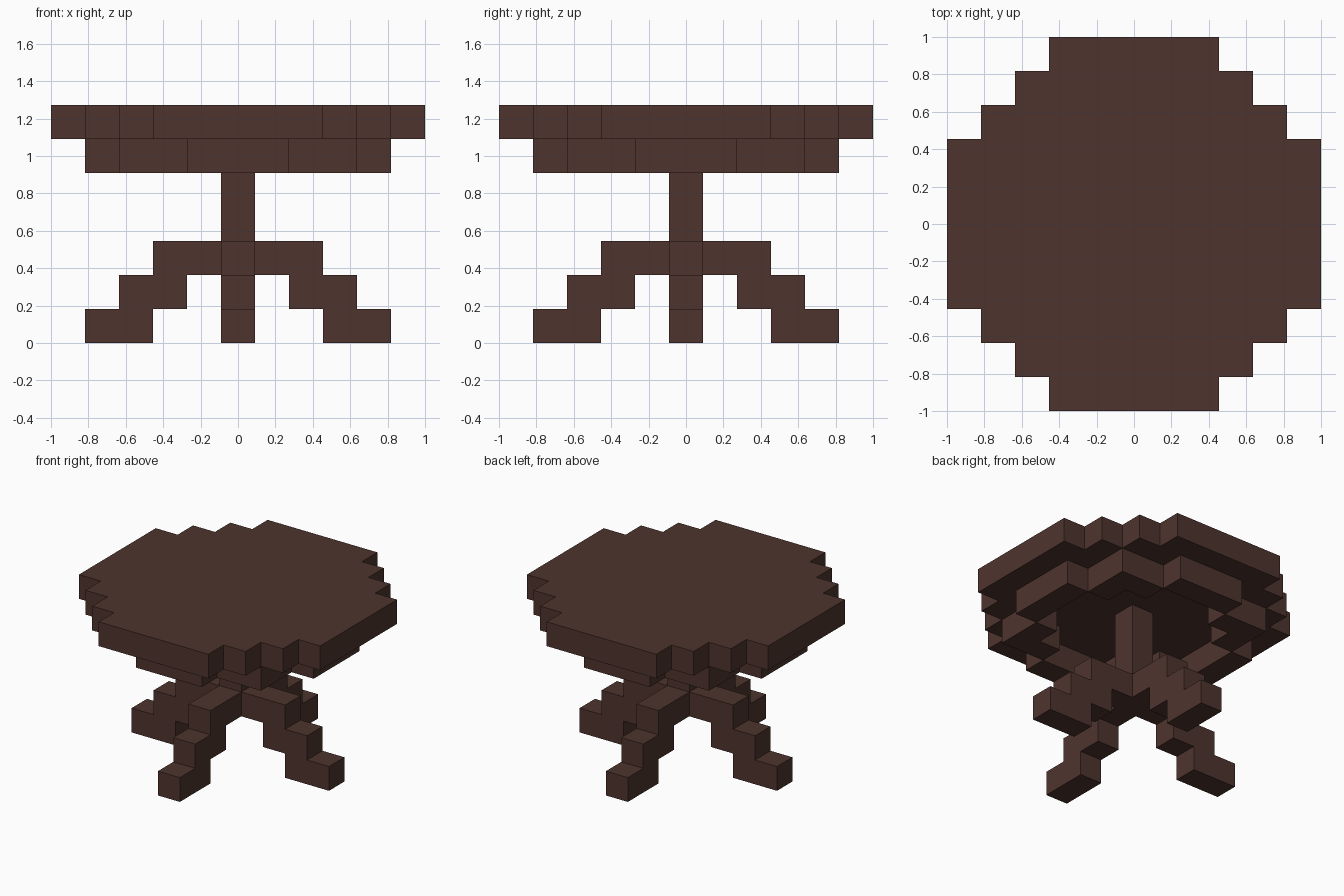
import bpy, bmesh
from math import pi
from mathutils import Matrix, Vector

if "Cube" in bpy.data.objects:
    bpy.data.objects.remove(bpy.data.objects["Cube"], do_unlink=True)

U = 2 / 11  # edge of one block; all sizes below are in blocks

wood = bpy.data.materials.new("dark_brown_wood")
wood.use_nodes = True
brown = (0.0762, 0.0343, 0.0273, 1)
wood.diffuse_color = brown
wood.node_tree.nodes["Principled BSDF"].inputs["Base Color"].default_value = brown


def prism(name, outline, low, high, turn=Matrix()):
    """Extrude a flat outline from low to high, then turn it into place."""
    bm = bmesh.new()
    face = bm.faces.new([bm.verts.new((x, y, low)) for x, y in outline])
    top = bmesh.ops.extrude_face_region(bm, geom=[face])["geom"]
    verts = [g for g in top if isinstance(g, bmesh.types.BMVert)]
    bmesh.ops.translate(bm, verts=verts, vec=(0, 0, high - low))
    bmesh.ops.transform(bm, matrix=Matrix.Scale(U, 4) @ turn, verts=bm.verts)
    bmesh.ops.recalc_face_normals(bm, faces=bm.faces)
    mesh = bpy.data.meshes.new(name)
    bm.to_mesh(mesh)
    bm.free()
    mesh.materials.append(wood)
    bpy.context.collection.objects.link(bpy.data.objects.new(name, mesh))


def rect(x0, x1, y0, y1):
    return [(x0, y0), (x1, y0), (x1, y1), (x0, y1)]


quarter_turns = [Matrix.Rotation(i * pi / 2, 4, "Z") for i in range(4)]
upright = Matrix.Rotation(pi / 2, 4, "X")

# Tabletop: one stepped quarter repeated around the centre
steps = [(5.5, 2.5), (4.5, 2.5), (4.5, 3.5), (3.5, 3.5), (3.5, 4.5), (2.5, 4.5), (2.5, 5.5)]
outline = [(turn @ Vector((x, y, 0))).xy for turn in quarter_turns for x, y in steps]
prism("tabletop", outline, 6, 7)

# Central post
prism("post", rect(-0.5, 0.5, -0.5, 0.5), 2, 6)

# Hollow apron under the top, and the four stepped legs
corner = [(2.5, 1.5), (3.5, 1.5), (3.5, 3.5), (1.5, 3.5), (1.5, 2.5), (2.5, 2.5)]
leg = [(0.5, 3), (2.5, 3), (2.5, 2), (3.5, 2), (3.5, 1), (4.5, 1),
       (4.5, 0), (2.5, 0), (2.5, 1), (1.5, 1), (1.5, 2), (0.5, 2)]
for side, turn in zip(("left", "back", "right", "front"), quarter_turns):
    prism(f"apron_{side}", rect(3.5, 4.5, -1.5, 1.5), 5, 6, turn)
    prism(f"apron_corner_{side}", corner, 5, 6, turn)
    prism(f"leg_{side}", leg, -0.5, 0.5, turn @ upright)
